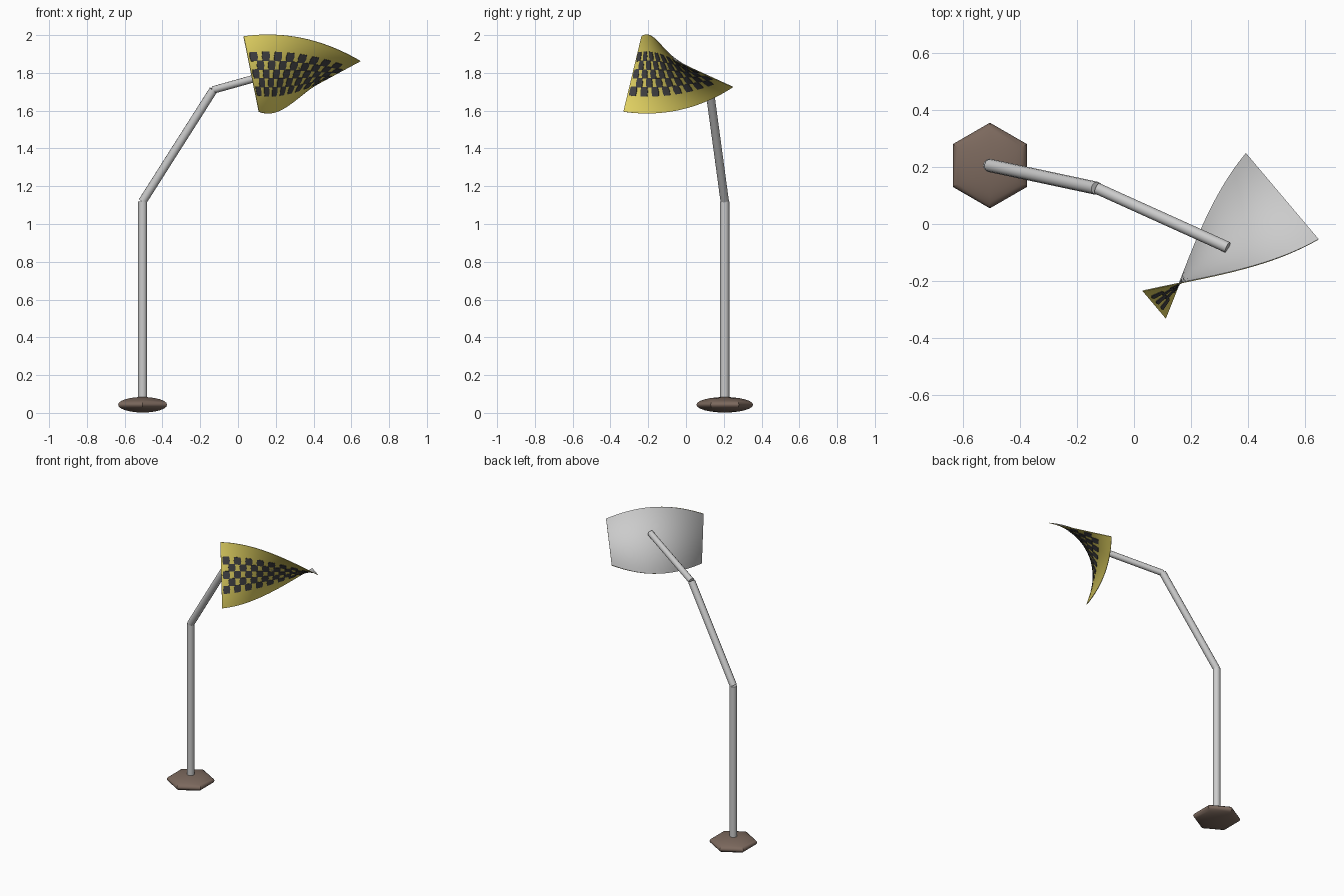
import bpy, bmesh, math
from mathutils import Vector

if "Cube" in bpy.data.objects:
    bpy.data.objects.remove(bpy.data.objects["Cube"])


def material(name, rgb):
    m = bpy.data.materials.new(name)
    m.diffuse_color = (*rgb, 1)
    m.use_nodes = True
    m.node_tree.nodes["Principled BSDF"].inputs["Base Color"].default_value = m.diffuse_color
    return m


yellow = material("yellow", (0.8, 0.68, 0.13))
dark = material("dark", (0.06, 0.06, 0.065))
brown = material("brown", (0.2, 0.14, 0.11))


def finish(bm, name, mat=None, angle=40):
    bmesh.ops.recalc_face_normals(bm, faces=bm.faces)
    me = bpy.data.meshes.new(name)
    bm.to_mesh(me)
    bm.free()
    ob = bpy.data.objects.new(name, me)
    bpy.context.collection.objects.link(ob)
    if mat:
        me.materials.append(mat)
    bpy.ops.object.select_all(action='DESELECT')
    ob.select_set(True)
    bpy.context.view_layer.objects.active = ob
    bpy.ops.object.shade_smooth_by_angle(angle=math.radians(angle))
    return ob


def rod(name, a, b, r):
    a, b = Vector(a), Vector(b)
    bm = bmesh.new()
    bmesh.ops.create_cone(bm, cap_ends=True, segments=12, radius1=r, radius2=r,
                          depth=(b - a).length)
    ob = finish(bm, name)
    ob.location = (a + b) / 2
    ob.rotation_euler = (b - a).to_track_quat('Z', 'Y').to_euler()


# Hexagonal lens-shaped foot
bm = bmesh.new()
bmesh.ops.create_uvsphere(bm, u_segments=6, v_segments=12, radius=1)
foot = finish(bm, "foot", brown, 50)
foot.scale = (0.15, 0.15, 0.041)
foot.location = (-0.505, 0.205, 0.043)

# Post and two bent arms
elbow, wrist = (-0.505, 0.205, 1.12), (-0.13, 0.125, 1.71)
rod("post", (-0.505, 0.205, 0.05), elbow, 0.024)
rod("lower_arm", elbow, wrist, 0.023)
rod("upper_arm", wrist, (0.328, -0.082, 1.838), 0.02)

# Twisted panel: a straight axis with a cross line that turns 88 degrees
CENTRE = Vector((0.295, -0.0925, 1.794))
AXIS = Vector((0.764, 0.645, 0))
SIDE = Vector((0.645, -0.764, 0))
UP = Vector((0, 0, 1))
LENGTH, WIDTH = 0.589, 0.418


def panel_point(s, t, h):
    a = math.radians(-26.7 - 88.2 * s / LENGTH)
    across = SIDE * math.sin(a) - UP * math.cos(a)
    out = SIDE * math.cos(a) + UP * math.sin(a)
    return CENTRE + AXIS * s + across * t + out * h


def panel_layer(name, h0, h1, mat=None, ns=40, nt=16):
    ts = [WIDTH * (j / nt - 0.5) for j in range(nt + 1)]
    loop = [(t, h1) for t in ts] + [(t, h0) for t in reversed(ts)]
    bm = bmesh.new()
    rows = [[bm.verts.new(panel_point(LENGTH * (i / ns - 0.5), t, h)) for t, h in loop]
            for i in range(ns + 1)]
    n = len(loop)
    for r, q in zip(rows, rows[1:]):
        for j in range(n):
            k = (j + 1) % n
            bm.faces.new((r[j], r[k], q[k], q[j]))
    for r in (rows[0], rows[-1]):
        for j in range(nt):
            bm.faces.new((r[j], r[j + 1], r[n - 2 - j], r[n - 1 - j]))
    finish(bm, name, mat)


panel_layer("panel_back", -0.002, 0)
panel_layer("panel_face", 0, 0.002, yellow)

# Staggered rows of dark hexagonal cells on the panel front
bm = bmesh.new()
PITCH, ROW = 0.07, 0.047
HEX = [(0.023, 0), (0.019, 0.025), (-0.019, 0.025),
       (-0.023, 0), (-0.019, -0.025), (0.019, -0.025)]
for row in range(5):
    shift = PITCH / 4 * (1 if row % 2 else -1)
    for col in range(8):
        s0, t0 = (col - 3.5) * PITCH + shift, (row - 2) * ROW
        lift = 0.0042 + 0.0003 * (row % 2)
        top = [bm.verts.new(panel_point(s0 + s, t0 + t, lift)) for s, t in HEX]
        low = [bm.verts.new(panel_point(s0 + s, t0 + t, 0.001)) for s, t in HEX]
        mid = bm.verts.new(panel_point(s0, t0, lift))
        for j in range(6):
            k = (j + 1) % 6
            bm.faces.new((top[j], top[k], mid))
            bm.faces.new((low[j], low[k], top[k], top[j]))
finish(bm, "panel_cells", dark)
